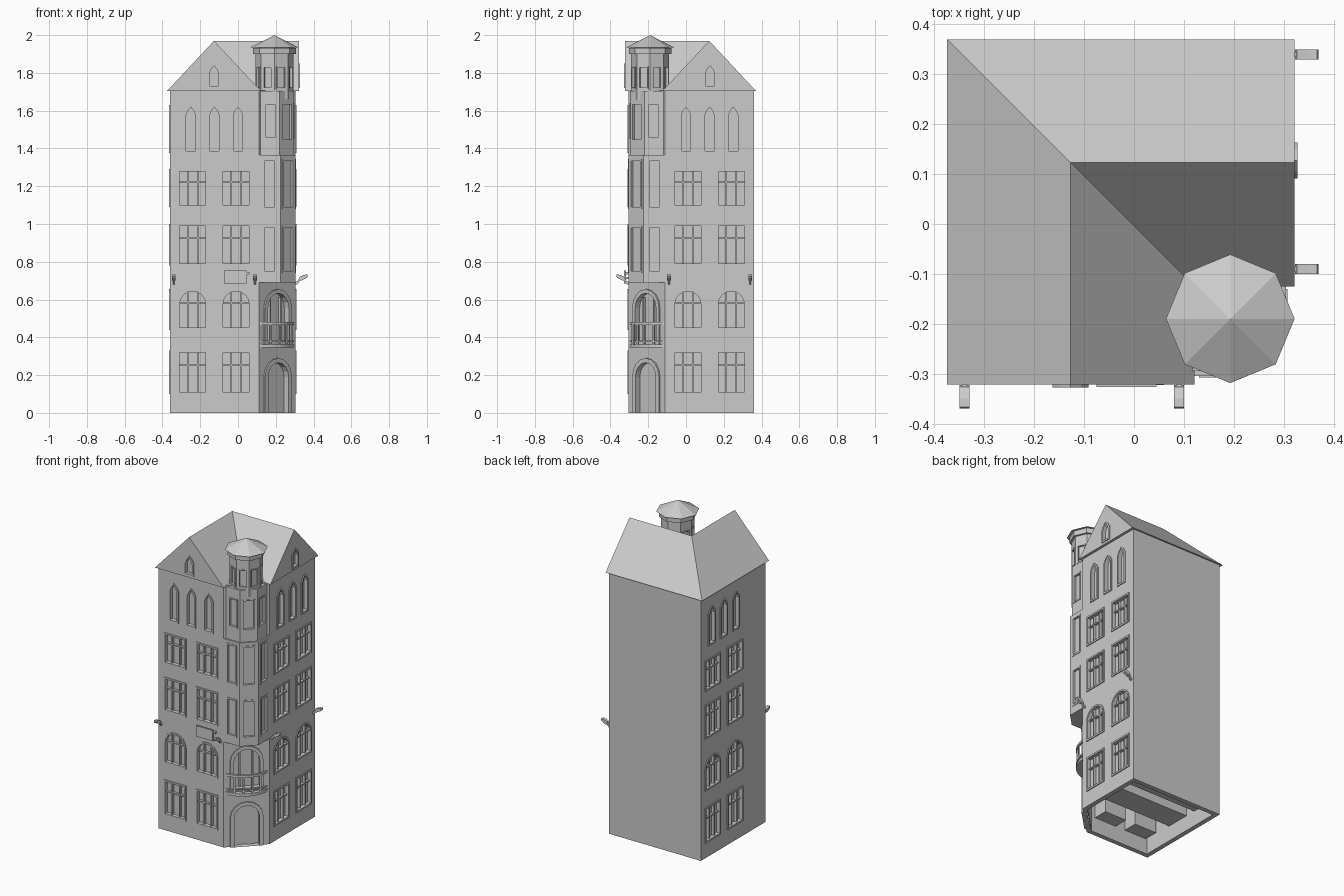
import bpy, bmesh
from math import pi, sin, cos
from mathutils import Matrix, Vector

if "Cube" in bpy.data.objects:
    bpy.data.objects.remove(bpy.data.objects["Cube"])

T = Matrix.Translation
I4 = Matrix.Identity(4)
parts = {}                                   # part name -> bmesh


def bm_of(name):
    return parts.setdefault(name, bmesh.new())


def loft(name, M, rings, closed=False):
    """Skin a list of equal point rings; cap the ends, or close into a loop."""
    bm = bm_of(name)
    vs = [[bm.verts.new(M @ Vector(p)) for p in r] for r in rings]
    n = len(vs[0])
    for a, b in zip(vs, vs[1:] + ([vs[0]] if closed else [])):
        for i in range(n):
            bm.faces.new((a[i], a[(i + 1) % n], b[(i + 1) % n], b[i]))
    if not closed:
        bm.faces.new(vs[0])
        bm.faces.new(vs[-1])


def prism(name, M, plan, z0, z1):
    loft(name, M, [[(x, y, z) for x, y in plan] for z in (z0, z1)])


def box(name, M, x0, x1, y0, y1, z0, z1):
    prism(name, M, [(x0, y0), (x1, y0), (x1, y1), (x0, y1)], z0, z1)


def outline(kind, u0, u1, z0, z1):
    if kind == 'rect':
        top = [(u1, z1), (u0, z1)]
    elif kind == 'arch':
        c, r = (u0 + u1) / 2, (u1 - u0) / 2
        top = [(c + r * cos(pi * i / 8), z1 - r + r * sin(pi * i / 8)) for i in range(9)]
    else:                                    # pointed
        c, w = (u0 + u1) / 2, (u1 - u0) / 2
        top = [(u1, z1 - .045), (c + w * .6, z1 - .02), (c, z1),
               (c - w * .6, z1 - .02), (u0, z1 - .045)]
    return [(u0, z0), (u1, z0)] + top


def window(M, cut, kind, u0, u1, z0, z1, t=.011, bars=False, depth=.022, out=.006, name="window_frames"):
    """Raised frame plus recess; local -y faces out of the wall."""
    def ring(k, y):
        return [(u, y, z) for u, z in outline(kind, u0 + k, u1 - k, z0 + k, z1 - k)]
    loft(name, M, [ring(0, -out), ring(t, -out), ring(t, depth - .002), ring(0, depth - .002)], True)
    loft(cut, M, [ring(.004, -.05), ring(.004, depth)])
    if bars:
        w, h = u1 - u0, z1 - z0
        zt = z0 + h * .66
        for f in (1 / 3, 2 / 3):
            u = u0 + w * f
            box("window_bars", M, u - .004, u + .004, .004, depth + .002, z0 + .005, z1 - .012)
        box("window_bars", M, u0 + .005, u1 - .005, .006, depth + .002, zt - .004, zt + .004)


# Facade placements: front, right (mirrored on the diagonal), left (mirrored right)
S = Matrix(((0, -1, 0, 0), (-1, 0, 0, 0), (0, 0, 1, 0), (0, 0, 0, 1)))
front = T((0, -.305, 0))
right = S @ front
left = T((-.055, 0, 0)) @ Matrix.Scale(-1, 4, (1, 0, 0)) @ right


def plan(t, k):
    a = .305 - t
    return [(-.36 + t, -a), (k - a, -a), (a, a - k), (a, .36 - t), (-.36 + t, .36 - t)]


# Main body: hollow shell, open below, with chamfered corner
prism("building_walls", I4, plan(0, .415), 0, 1.708)
prism("walls_cut_inner", I4, plan(.03, .415 - .0424), -.1, 1.66)

for M in (front, right, left):
    for u0, u1 in ((-.32, -.16), (-.09, .07)):
        for z0, z1, kind in ((.1, .33, 'rect'), (.44, .655, 'arch'), (.78, 1.0, 'rect'), (1.09, 1.29, 'rect')):
            window(M, "walls_cut", kind, u0, u1, z0, z1, bars=True)
    for c in (-.25, -.125, 0):
        window(M, "walls_cut", 'point', c - .036, c + .036, 1.375, 1.63)

# Corner entrance and balcony opening
corner = T((.2075, -.2075, 0)) @ Matrix.Rotation(pi / 4, 4, 'Z')
window(corner, "walls_cut", 'arch', -.1, .1, -.03, .29, t=.024, depth=.026, out=.01, name="door_surrounds")
window(corner, "walls_cut", 'arch', -.1, .1, .36, .655, t=.022, depth=.026, out=.01, name="door_surrounds")
box("balcony_door_bars", corner, -.045, -.035, .01, .028, .36, .61)
box("balcony_door_bars", corner, .035, .045, .01, .028, .36, .61)


# Bowed balcony
def arc(off):
    us = [-.13 + .26 * i / 10 for i in range(11)]
    return [(u, -(.05 * (1 - (u / .13) ** 2)) + off) for u in us]


prism("balcony_floor", corner, arc(0) + [(.13, .01), (-.13, .01)], .345, .363)
for z0, z1 in ((.466, .482), (.376, .384)):
    prism("balcony_rails", corner, arc(0) + arc(.013)[::-1], z0, z1)
for u, y in arc(.0065)[::2]:
    box("balcony_balusters", corner, u - .005, u + .005, y - .005, y + .005, .36, .47)

# Corner bay above the entrance, then a slightly inset upper bay
prism("corner_bay", I4, [(.11, -.305), (.225, -.305), (.305, -.225), (.305, -.11), (.18, -.18)], .69, 1.365)
prism("upper_bay", I4, [(.118, -.295), (.22, -.295), (.295, -.22), (.295, -.118), (.12, -.12)], 1.36, 1.705)
bay = T((.265, -.265, 0)) @ Matrix.Rotation(pi / 4, 4, 'Z')
for z0, z1 in ((.74, .99), (1.08, 1.345)):
    for M in (front, right):
        window(M, "bay_cut", 'rect', .13, .205, z0, z1, depth=.014, out=.003)
    window(bay, "bay_cut", 'rect', -.045, .045, z0, z1, depth=.014, out=.003)
for M in (T((0, -.295, 0)), S @ T((0, -.295, 0))):
    window(M, "upper_cut", 'rect', .14, .205, 1.45, 1.64, t=.008, depth=.014, out=.003)
window(T((.2575, -.2575, 0)) @ Matrix.Rotation(pi / 4, 4, 'Z'), "upper_cut", 'rect',
       -.04, .04, 1.44, 1.64, t=.008, depth=.014, out=.003)

# Octagonal turret with cornice and pyramid cap
ctr = T((.193, -.19, 0))


def octagon(r):
    return [(r * cos(pi * i / 4), r * sin(pi * i / 4)) for i in range(8)]


prism("turret", ctr, octagon(.1), 1.66, 1.935)
prism("turret_cornice", ctr, octagon(.113), 1.9, 1.933)
bm = bm_of("turret_roof")
rim = [bm.verts.new(ctr @ Vector((x, y, 1.934))) for x, y in octagon(.129)]
tip = bm.verts.new(ctr @ Vector((0, 0, 2.0)))
bm.faces.new(rim)
for i in range(8):
    bm.faces.new((rim[i], rim[(i + 1) % 8], tip))
for i in range(8):
    M = ctr @ Matrix.Rotation(pi / 8 + i * pi / 4, 4, 'Z') @ T((0, -.0924, 0))
    window(M, "turret_cut", 'rect', -.028, .028, 1.715, 1.835, t=.007, depth=.012, out=.003)

# L-shaped gable roof
bm = bm_of("roof")
e, r = 1.705, 1.97
A, B, C, D, E, F, G, H, I = [bm.verts.new(p) for p in (
    (-.375, .37, e), (-.375, -.322, e), (-.127, -.322, r), (.121, -.322, e), (.121, -.125, e),
    (.322, -.125, e), (.322, .123, r), (.322, .37, e), (-.127, .123, r))]
for f in ((A, B, C, I), (I, C, D, E), (I, E, F, G), (I, G, H, A), (B, D, C), (F, H, G), (H, F, E, D, B, A)):
    bm.faces.new(f)
for M in (T((0, -.322, 0)), S @ T((0, -.322, 0))):
    window(M, "roof_cut", 'point', -.163, -.091, 1.72, 1.85, depth=.018)

# Wall lamps on both street fronts
for M in (front, right):
    for c in (-.34, .09):
        def side(prof, w):
            loft("wall_lamps", M, [[(c + s, -d, z) for d, z in prof] for s in (-w, w)])
        side([(-.002, .68), (.008, .68), (.03, .708), (.022, .714), (.006, .695), (-.002, .695)], .005)
        side([(.018, .705), (.03, .7), (.058, .714), (.065, .724), (.062, .732), (.045, .731), (.022, .72)], .01)

# Blank hanging board with bracket on the front
box("sign_board", front, -.075, .045, -.022, -.012, .685, .755)
box("sign_board", front, .04, .06, -.018, .002, .733, .745)
box("sign_board", front, -.06, -.05, -.014, .002, .71, .72)

# Window shafts seen inside through the open base
for y0, y1 in ((-.07, .09), (.16, .32)):
    box("inner_shafts", I4, -.335, .28, y0, y1, .1, .33)
for x0, x1 in ((-.32, -.16), (-.09, .07)):
    box("front_shafts", I4, x0, x1, -.28, -.18, .1, .33)

# Turn every bmesh into an object, then carve the recesses
objs = {}
for name, bm in parts.items():
    bmesh.ops.recalc_face_normals(bm, faces=bm.faces)
    me = bpy.data.meshes.new(name)
    bm.to_mesh(me)
    bm.free()
    objs[name] = bpy.data.objects.new(name, me)
    bpy.context.collection.objects.link(objs[name])

for target, cut in (("building_walls", "walls_cut_inner"), ("building_walls", "walls_cut"), ("corner_bay", "bay_cut"),
                    ("upper_bay", "upper_cut"), ("turret", "turret_cut"), ("roof", "roof_cut")):
    mod = objs[target].modifiers.new("recesses", 'BOOLEAN')
    mod.operation, mod.solver, mod.object = 'DIFFERENCE', 'EXACT', objs[cut]
    bpy.context.view_layer.objects.active = objs[target]
    bpy.ops.object.modifier_apply(modifier=mod.name)
    bpy.data.objects.remove(objs[cut])
# Trim the door surround at ground level
bm = bmesh.new()
me = objs["door_surrounds"].data
bm.from_mesh(me)
for v in bm.verts:
    v.co.z = max(v.co.z, 0)
bmesh.ops.dissolve_degenerate(bm, edges=bm.edges, dist=1e-5)
bm.to_mesh(me)
bm.free()
